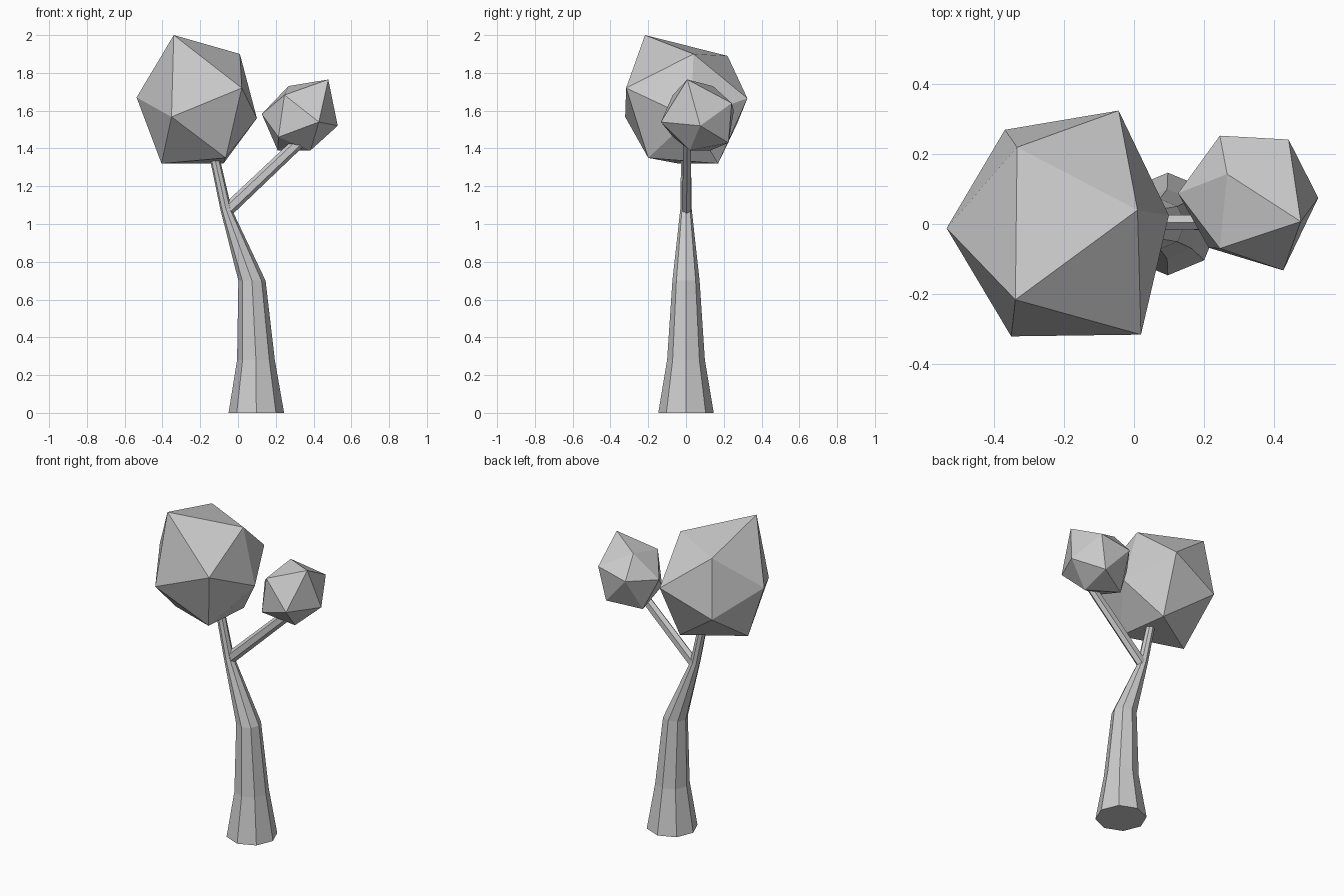
import bpy
import bmesh
from math import cos, sin, tau
from mathutils import Vector

default = bpy.data.objects.get("Cube")
if default:
    bpy.data.objects.remove(default, do_unlink=True)

GREY = (0.6, 0.6, 0.6, 1.0)
grey = bpy.data.materials.new("plain grey")
grey.use_nodes = True
grey.diffuse_color = GREY
grey.node_tree.nodes["Principled BSDF"].inputs["Base Color"].default_value = GREY


def finish(name, bm):
    """Turn a bmesh into a flat-shaded object."""
    bmesh.ops.recalc_face_normals(bm, faces=bm.faces)
    mesh = bpy.data.meshes.new(name)
    bm.to_mesh(mesh)
    bm.free()
    mesh.materials.append(grey)
    obj = bpy.data.objects.new(name, mesh)
    bpy.context.collection.objects.link(obj)
    return obj


def limb(name, stations, sides, slant=0.0):
    """Loft rings given as (x, y, z, radius); slant drops each ring towards +x."""
    bm = bmesh.new()
    rings = []
    for x, y, z, r in stations:
        ring = []
        for i in range(sides):
            a = tau * i / sides
            dx, dy = r * cos(a), r * sin(a)
            ring.append(bm.verts.new((x + dx, y + dy, z - slant * dx)))
        rings.append(ring)
    for low, high in zip(rings, rings[1:]):
        for i in range(sides):
            j = (i + 1) % sides
            bm.faces.new((low[i], low[j], high[j], high[i]))
    bm.faces.new(rings[0][::-1])
    bm.faces.new(rings[-1])
    return finish(name, bm)


def crown(name, corners):
    """Faceted, uneven twenty-sided foliage ball."""
    bm = bmesh.new()
    for corner in corners:
        bm.verts.new(Vector(corner))
    bmesh.ops.convex_hull(bm, input=bm.verts)
    return finish(name, bm)


# Bent, tapering trunk
limb("trunk", [
    (0.097, 0, 0, 0.147),
    (0.095, 0, 0.28, 0.1),
    (0.074, 0, 0.7, 0.072),
    (-0.064, 0, 1.08, 0.03),
    (-0.13, 0, 1.38, 0.026),
], 8)

# Thin side branch
limb("branch", [
    (-0.06, 0.003, 1.07, 0.026),
    (0.32, 0.006, 1.43, 0.024),
], 6, slant=0.9)

# Foliage, each listed from top corners to bottom corners
crown("large_crown", [
    (-0.34, -0.217, 2.0), (-0.335, 0.22, 1.89), (0.01, 0.04, 1.9),
    (0.02, -0.317, 1.72), (-0.352, -0.322, 1.567), (-0.537, -0.012, 1.67),
    (-0.044, 0.325, 1.665), (-0.37, 0.27, 1.53), (0.1, 0.025, 1.56),
    (-0.065, -0.2, 1.35), (-0.405, -0.04, 1.32), (-0.077, 0.17, 1.32),
])
crown("small_crown", [
    (0.478, 0.007, 1.765), (0.267, 0.143, 1.73), (0.246, -0.07, 1.683),
    (0.443, 0.242, 1.64), (0.246, 0.253, 1.6), (0.126, 0.088, 1.582),
    (0.428, -0.133, 1.54), (0.528, 0.075, 1.52), (0.214, -0.068, 1.46),
    (0.4, 0.225, 1.43), (0.384, 0.02, 1.39), (0.21, 0.13, 1.39),
])
